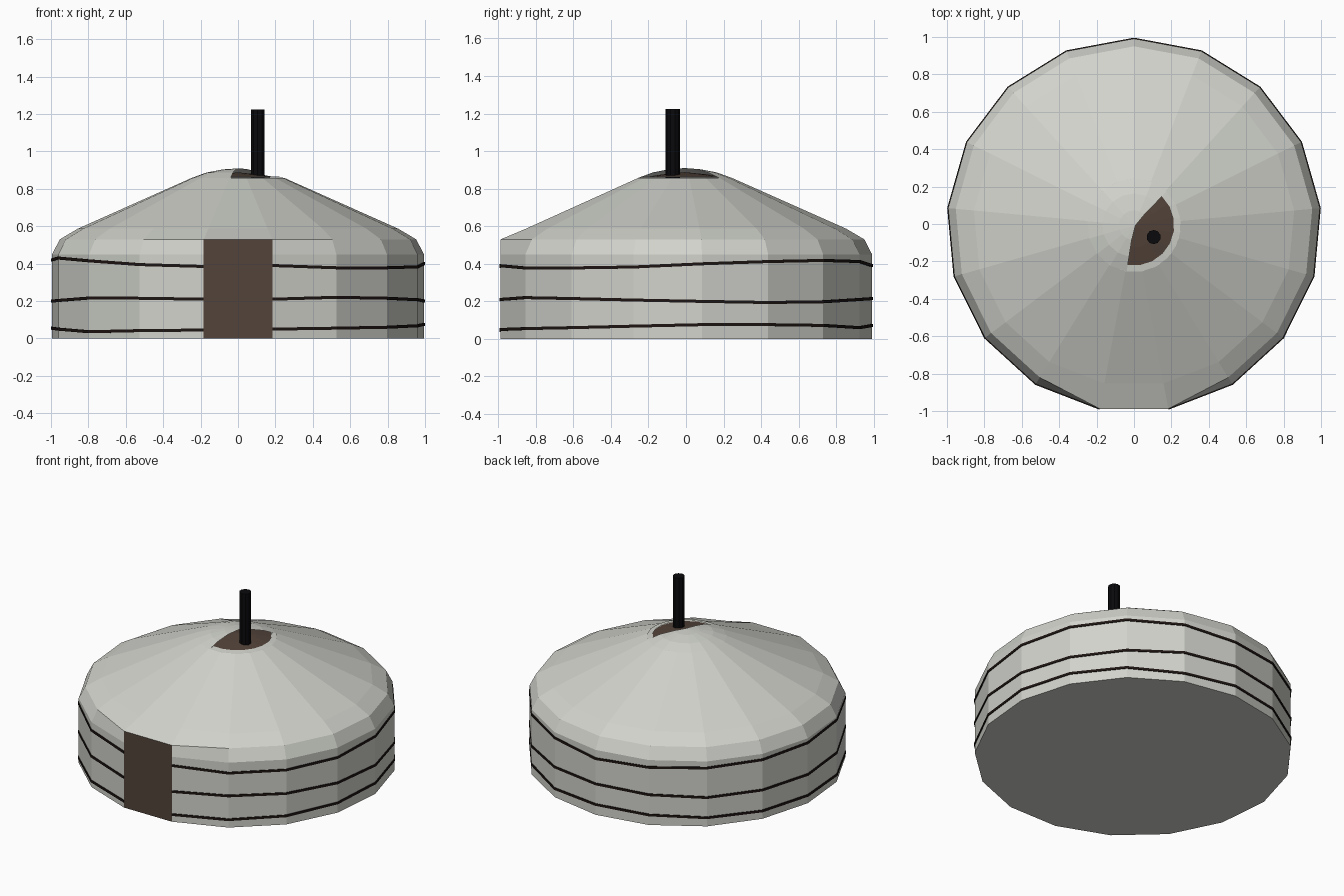
import bpy, bmesh, math

if "Cube" in bpy.data.objects:
    bpy.data.objects.remove(bpy.data.objects["Cube"])

N, R, OY = 17, 0.998, -0.007          # wall sides, wall radius, centring offset


def material(name, rgb):
    m = bpy.data.materials.new(name)
    m.diffuse_color = (*rgb, 1)
    m.use_nodes = True
    m.node_tree.nodes["Principled BSDF"].inputs["Base Color"].default_value = m.diffuse_color
    return m


FELT = material("pale felt", (0.64, 0.65, 0.60))
WOOD = material("brown wood", (0.085, 0.056, 0.042))
ROPE = material("dark rope", (0.012, 0.007, 0.006))
IRON = material("black iron", (0.003, 0.003, 0.004))


def build(name, verts, faces, mats, pick=None):
    me = bpy.data.meshes.new(name)
    me.from_pydata(verts, [], faces)
    for m in mats:
        me.materials.append(m)
    bm = bmesh.new()
    bm.from_mesh(me)
    bmesh.ops.recalc_face_normals(bm, faces=bm.faces)
    bm.to_mesh(me)
    bm.free()
    if pick:
        for p in me.polygons:
            p.material_index = pick(p)
    ob = bpy.data.objects.new(name, me)
    bpy.context.collection.objects.link(ob)
    return ob


def corner(k, r, z):
    """Point on the tent polygon; corner 0 is at the back."""
    a = 2 * math.pi * k / N
    return (r * math.sin(a), OY + r * math.cos(a), z)


def polar(deg, r, z):
    a = math.radians(deg)
    return (r * math.cos(a), OY + r * math.sin(a), z)


# tent body: walls, sloped shoulder and roof; corners 8 and 9 frame the door
rings = [(R, 0), (R, 0.45), (0.957, 0.53), (0.86, 0.587), (0.25, 0.858)]
verts = []
for i, (r, z) in enumerate(rings):
    for k in range(N):
        verts.append(corner(k, R if i == 2 and k in (8, 9) else r, z))
faces = [(i * N + k, i * N + (k + 1) % N, (i + 1) * N + (k + 1) % N, (i + 1) * N + k)
         for i in range(len(rings) - 1) for k in range(N)]
faces.append(tuple(range(N)))                                  # floor
faces.append(tuple((len(rings) - 1) * N + k for k in range(N)))  # roof top
build("tent_body", verts, faces, [FELT, WOOD],
      lambda p: int(p.normal.y < -0.99))

# ropes around the wall, height at each corner from right door edge to left
heights = {
    "top": [.39, .378, .378, .383, .40, .412, .418, .412, .39,
            .40, .405, .41, .42, .43, .415, .395, .385],
    "middle": [.21, .22, .215, .207, .20, .194, .198, .21, .215,
               .21, .20, .20, .20, .203, .216, .215, .21],
    "bottom": [.05, .055, .06, .068, .076, .076, .072, .06, .072,
               .07, .06, .055, .055, .05, .036, .042, .045],
}
for name, zs in heights.items():
    verts, faces = [], []
    for i, z in enumerate(zs):
        for dr, dz in ((-.006, -.008), (.005, -.008), (.005, .008), (-.006, .008)):
            verts.append(corner(8 - i, R + dr, z + dz))
    for i in range(len(zs) - 1):
        for j in range(4):
            a, b = 4 * i + j, 4 * i + (j + 1) % 4
            faces.append((a, b, b + 4, a + 4))
    end = 4 * (len(zs) - 1)
    faces += [(0, 1, 2, 3), (end, end + 1, end + 2, end + 3)]
    build(name + "_rope", verts, faces, [ROPE])


def dome(name, profile, apex, start, stop, steps, mat):
    """Fan of rings around the crown, over an angular sector."""
    verts, faces, w = [apex], [], steps + 1
    for r, z in profile:
        verts += [polar(start + (stop - start) * s / steps, r, z) for s in range(w)]
    for i in range(len(profile)):
        for s in range(steps):
            o = 1 + i * w + s
            if i == len(profile) - 1:
                faces.append((0, o, o + 1))
            else:
                faces.append((o, o + 1, o + w + 1, o + w))
    return build(name, verts, faces, [mat])


# dark crown opening, folded felt cover and the felt rim left exposed
dome("crown_opening", [(.22, .861), (.12, .876)], (0, OY, .888), -180, 180, 17, WOOD)
dome("crown_cover", [(.25, .858), (.17, .887), (.08, .904)], (.008, OY, .91),
     46, 261, 10, FELT)
verts, faces = [], []
for s in range(9):
    a = -99 + 145 * s / 8
    verts += [polar(a, .215, .866), polar(a, .25, .861)]
    if s:
        faces.append((2 * s - 2, 2 * s - 1, 2 * s + 1, 2 * s))
build("crown_rim", verts, faces, [FELT])

# stove pipe
bpy.ops.mesh.primitive_cylinder_add(vertices=10, radius=.038, depth=.37,
                                    location=(.105, -.07, 1.04))
pipe = bpy.context.object
pipe.name = "stove_pipe"
pipe.data.materials.append(IRON)
